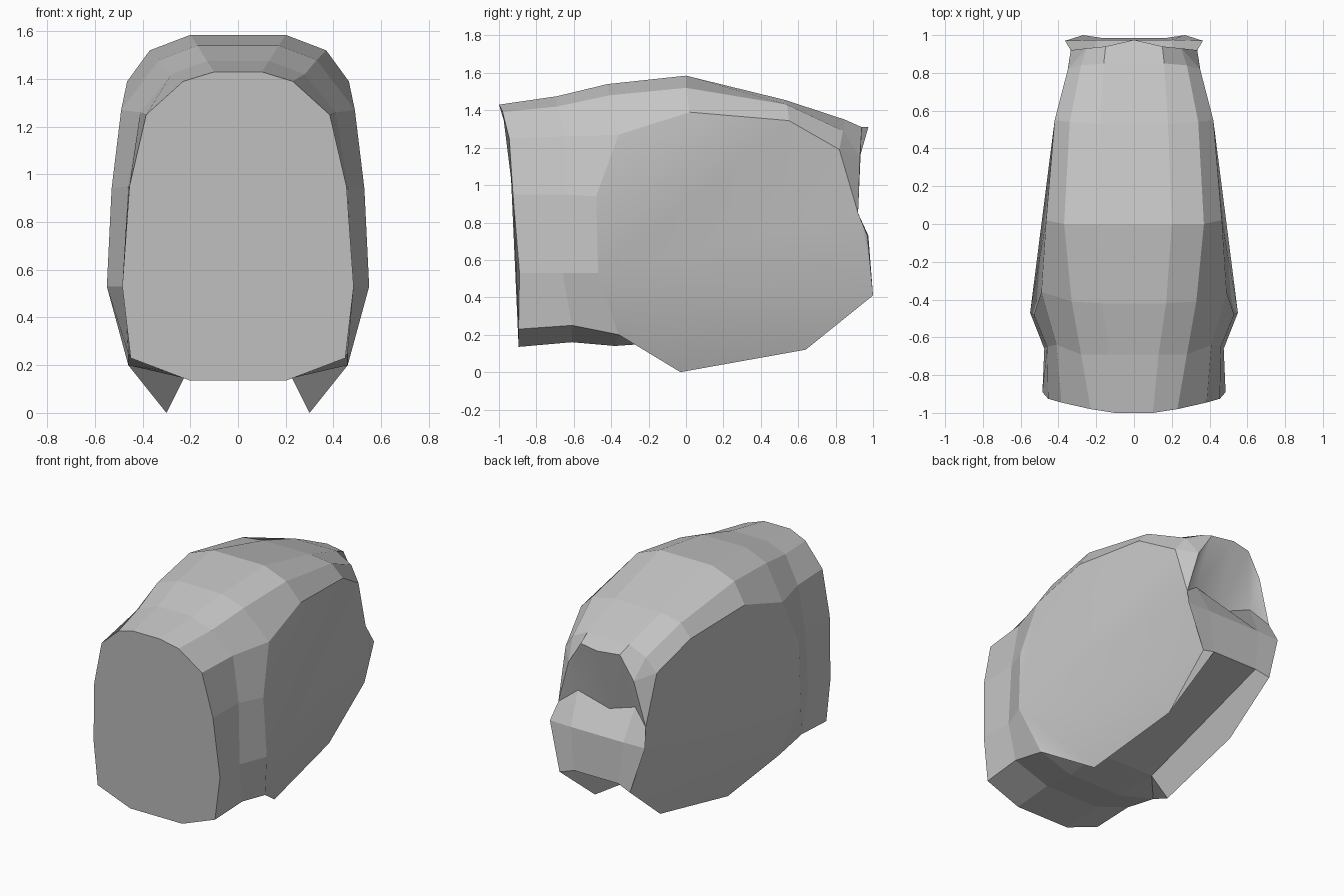
import bpy
import bmesh

default = bpy.data.objects.get("Cube")
if default:
    bpy.data.objects.remove(default, do_unlink=True)

bm = bmesh.new()
pool = {}


def vert(p):
    """Return the shared vertex at this point."""
    if p not in pool:
        pool[p] = bm.verts.new(p)
    return pool[p]


def flip(points):
    """Mirror points to the other side, in reverse order."""
    return [(-x, y, z) for x, y, z in reversed(points)]


def face(points, smooth=False):
    bm.faces.new([vert(p) for p in points]).smooth = smooth


def both(*points, smooth=False):
    """Add a face and its mirror image."""
    face(list(points), smooth)
    face(flip(points), smooth)


def across(*points, middle=()):
    """Add one face that spans the centre line."""
    face(list(points) + list(middle) + flip(points))


def loft(row_a, row_b):
    """Join two rows of points with mirrored quads."""
    for i in range(len(row_a) - 1):
        both(row_a[i], row_a[i + 1], row_b[i + 1], row_b[i])


# Front hoops, each running from the crown down to the belly
front = [(.1, -1, 1.43), (.23, -.98, 1.39), (.385, -.945, 1.25),
         (.455, -.925, .95), (.485, -.89, .53), (.45, -.895, .23), (.2, -.895, .135)]
neck = [(.13, -.69, 1.475), (.28, -.69, 1.42), (.41, -.64, 1.26),
        (.46, -.65, .95), (.475, -.66, .53), (.46, -.61, .25), (.2, -.61, .16)]
shoulder = [(.17, -.42, 1.54), (.33, -.41, 1.48), (.49, -.36, 1.27),
            (.53, -.48, .94), (.55, -.47, .53), (.46, -.36, .2), (.2, -.38, .14)]

# Roof rows behind the front hoops
crown = [(.2, 0, 1.585), (.37, 0, 1.52), (.465, .02, 1.39)]
rear = [(.18, .53, 1.455), (.34, .54, 1.43), (.42, .55, 1.345)]
crease = [(.16, .85, 1.35), (.28, .84, 1.29), (.35, .82, 1.19)]
lip = [(.15, .94, 1.31), (.25, .93, 1.15)]
peak = (0, .975, 1.31)

# Rows down the back, and the points of the lower fins
dip = (0, .84, .86)
sill = [(.22, .87, .94), (.335, .92, .85)]
bulge = [(.2, .975, .73), (.365, .97, .73)]
tail = [(.17, .985, .44), (.27, 1, .41)]
keel = (.25, .64, .12)
tip = (.3, -.03, 0)
channel = (.22, -.09, .16)

# Front panel and front shell
across(*front)
for a, b in ((front, neck), (neck, shoulder)):
    loft(a, b)
    across(a[0], b[0])
    across(a[-1], b[-1])

# Roof, ending in a pointed overhang
for a, b in ((shoulder[:3], crown), (crown, rear), (rear, crease)):
    loft(a, b)
    across(a[0], b[0])
loft(crease[:2], lip)
both(crease[1], crease[2], lip[1])
across(crease[0], lip[0], middle=[peak])

# Hollow in the upper back with its cheeks
both(crease[2], sill[1], lip[1])
both(lip[0], lip[1], sill[1], sill[0], smooth=True)
both(peak, lip[0], sill[0], dip, smooth=True)

# Lower back
loft(sill, bulge)
across(bulge[0], sill[0], middle=[dip])
loft(bulge, tail)
across(bulge[0], tail[0])

# Broad side panels, fanned out from the widest point
hub = shoulder[4]
rim = [shoulder[3], shoulder[2], crown[2], rear[2], crease[2],
       sill[1], tail[1], keel, tip, shoulder[5]]
for a, b in zip(rim, rim[1:]):
    both(hub, a, b, smooth=True)
both(sill[1], bulge[1], tail[1], smooth=True)

# Underside channel between the fins
both(shoulder[5], tip, channel)
both(shoulder[5], channel, shoulder[6])
across(shoulder[6], channel)
across(channel, tail[0])
both(channel, tip, keel, tail[1], tail[0])

bmesh.ops.recalc_face_normals(bm, faces=bm.faces)
mesh = bpy.data.meshes.new("torso_shell")
bm.to_mesh(mesh)
bm.free()

# Plain grey finish
grey = bpy.data.materials.new("plain grey")
grey.use_nodes = True
colour = (.56, .56, .56, 1)
grey.diffuse_color = colour
grey.node_tree.nodes["Principled BSDF"].inputs["Base Color"].default_value = colour
mesh.materials.append(grey)

torso = bpy.data.objects.new("torso_shell", mesh)
bpy.context.collection.objects.link(torso)
